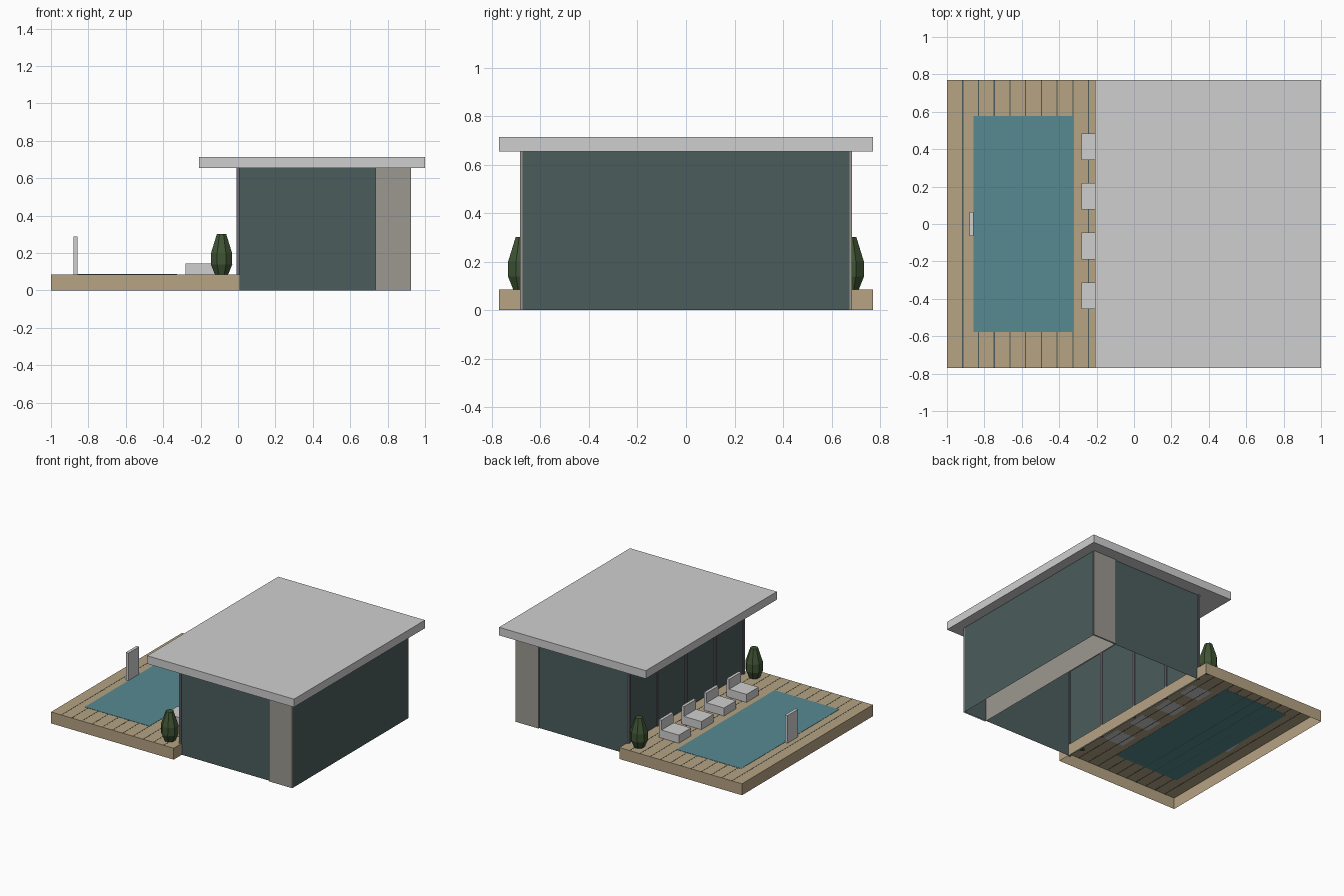
import bpy, bmesh, math

if "Cube" in bpy.data.objects:
    bpy.data.objects.remove(bpy.data.objects["Cube"], do_unlink=True)


def linear(c):
    c /= 255
    return c / 12.92 if c <= 0.04045 else ((c + 0.055) / 1.055) ** 2.4


def material(name, r, g, b):
    colour = (linear(r), linear(g), linear(b), 1)
    m = bpy.data.materials.new(name)
    m.use_nodes = True
    m.diffuse_color = colour
    m.node_tree.nodes["Principled BSDF"].inputs["Base Color"].default_value = colour
    return m


WHITE = material("pale grey", 207, 207, 207)
WOOD = material("deck wood", 182, 163, 131)
GLASS = material("dark glass", 76, 92, 92)
WALL = material("warm grey wall", 156, 152, 145)
WATER = material("pool water", 86, 138, 145)
METAL = material("frame metal", 112, 112, 120)
LEAF = material("leaf green", 63, 84, 52)


def finish(name, bm, mat):
    bmesh.ops.recalc_face_normals(bm, faces=bm.faces)
    mesh = bpy.data.meshes.new(name)
    bm.to_mesh(mesh)
    bm.free()
    mesh.materials.append(mat)
    obj = bpy.data.objects.new(name, mesh)
    bpy.context.collection.objects.link(obj)
    return obj


def box(name, mat, x, y, z, open_bottom=False):
    """Box from (min, max) ranges, optionally without its underside."""
    bm = bmesh.new()
    bmesh.ops.create_cube(bm, size=1)
    for v in bm.verts:
        v.co = [r[0] if c < 0 else r[1] for c, r in zip(v.co, (x, y, z))]
    bmesh.ops.recalc_face_normals(bm, faces=bm.faces)
    if open_bottom:
        under = [f for f in bm.faces if f.normal.z < -0.5]
        bmesh.ops.delete(bm, geom=under, context='FACES_ONLY')
    return finish(name, bm, mat)


DECK = 0.085
EAVES = 0.655
HALF = 0.77

# Deck shell with dark plank joints
box("deck", WOOD, (-1, 0.01), (-HALF, HALF), (0, DECK), True)
planks = 12
for i in range(1, planks):
    x = -1 + i * 1.01 / planks
    box(f"plank_joint_{i}", GLASS, (x - 0.003, x + 0.003), (-HALF, HALF),
        (DECK - 0.001, DECK + 0.0008))

# Pool surface and the upright slab at its edge
box("pool_water", WATER, (-0.857, -0.325), (-0.577, 0.577), (DECK - 0.001, DECK + 0.002))
box("pool_slab", WHITE, (-0.88, -0.858), (-0.063, 0.063), (DECK, 0.29))

# House: glass shell, solid end wall, roof slab
box("glass_walls", GLASS, (0, 0.926), (-0.675, 0.675), (0, EAVES), True)
box("end_wall", WALL, (0.735, 0.925), (-0.685, 0.685), (0, EAVES), True)
box("roof", WHITE, (-0.208, 1), (-HALF, HALF), (EAVES, 0.715))

# Window frame posts on the pool side
for i in range(5):
    y = -0.675 + i * 0.3375
    box(f"window_post_{i + 1}", METAL, (-0.008, 0.008), (y - 0.009, y + 0.009), (0, EAVES))

# Row of lounge chairs
for i in range(4):
    y = (i - 1.5) * 0.265 + 0.015
    side = (y - 0.071, y + 0.071)
    box(f"chair_seat_{i + 1}", WHITE, (-0.28, -0.115), side, (DECK - 0.0005, 0.145))
    box(f"chair_back_{i + 1}", WHITE, (-0.137, -0.115), side, (0.145, 0.218))


# Faceted shrubs at both ends of the deck
def shrub(name, cx, cy, sides=8):
    bm = bmesh.new()
    rings = []
    for r, z in ((0.038, DECK), (0.062, 0.14), (0.061, 0.2), (0.027, 0.302)):
        angles = [(k + 0.5) * math.tau / sides for k in range(sides)]
        rings.append([bm.verts.new((cx + r * math.cos(a), cy + r * math.sin(a), z))
                      for a in angles])
    for low, high in zip(rings, rings[1:]):
        for k in range(sides):
            n = (k + 1) % sides
            bm.faces.new((low[k], low[n], high[n], high[k]))
    bm.faces.new(rings[0])
    bm.faces.new(rings[-1])
    return finish(name, bm, LEAF)


for label, s in (("front", -1), ("back", 1)):
    shrub(f"{label}_shrub", -0.088, s * 0.677)
